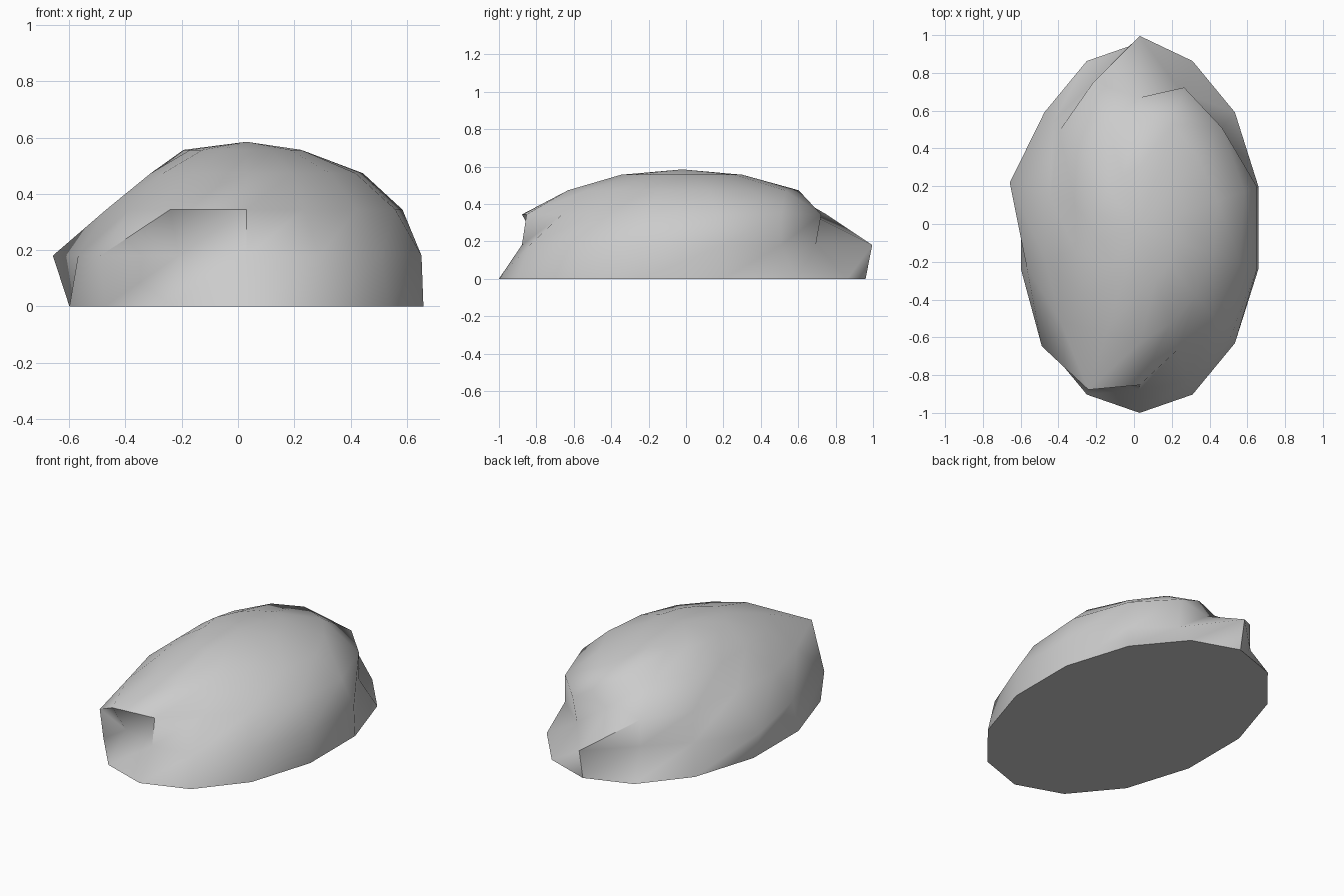
import bpy
import bmesh
from math import sin, cos, pi, radians
from mathutils import Vector

SEGMENTS = 14
LAYERS = 5
CENTRE = Vector((0.03, -0.02, 0.0))
RADII = Vector((0.645, 0.98, 0.585))

# Bulges and dents per layer, as percent of the plain dome radius,
# going clockwise from the back
BULGES = [
    [100] * SEGMENTS,
    [109, 85, 91, 104, 104, 100, 97, 92, 91, 108, 100, 115, 96, 92],
    [87, 104, 107, 109, 104, 96, 90, 105, 120, 102, 98, 93, 104, 108],
    [108, 106, 104, 112, 105, 100, 98, 106, 106, 100, 92, 92, 98, 106],
    [106, 102, 100, 100, 100, 100, 100, 108, 105, 100, 103, 115, 106, 103],
]


def remove_default_cube():
    cube = bpy.data.objects.get("Cube")
    if cube:
        bpy.data.objects.remove(cube, do_unlink=True)


def make_material(name, colour):
    material = bpy.data.materials.new(name)
    material.use_nodes = True
    material.diffuse_color = colour
    material.node_tree.nodes["Principled BSDF"].inputs["Base Color"].default_value = colour
    return material


def dome_point(layer, segment):
    """Point on the squashed dome, pushed sideways by its bulge."""
    height = layer * pi / 2 / LAYERS
    turn = segment * 2 * pi / SEGMENTS
    reach = cos(height) * BULGES[layer][segment] / 100
    return CENTRE + Vector((RADII.x * reach * sin(turn),
                            RADII.y * reach * cos(turn),
                            RADII.z * sin(height)))


def build_boulder(material):
    bm = bmesh.new()
    rings = [[bm.verts.new(dome_point(layer, s)) for s in range(SEGMENTS)]
             for layer in range(LAYERS)]
    peak = bm.verts.new(CENTRE + Vector((0, 0, RADII.z)))

    # Triangulated sides
    for low, high in zip(rings, rings[1:]):
        for s in range(SEGMENTS):
            t = (s + 1) % SEGMENTS
            bm.faces.new((low[s], high[s], low[t]))
            bm.faces.new((low[t], high[s], high[t]))

    # Crown fan and flat underside
    for s in range(SEGMENTS):
        bm.faces.new((rings[-1][s], peak, rings[-1][(s + 1) % SEGMENTS]))
    bm.faces.new(rings[0])
    bmesh.ops.recalc_face_normals(bm, faces=bm.faces)

    mesh = bpy.data.meshes.new("boulder")
    bm.to_mesh(mesh)
    bm.free()
    mesh.materials.append(material)
    boulder = bpy.data.objects.new("boulder", mesh)
    bpy.context.collection.objects.link(boulder)

    # Smooth dome with a crisp base edge
    bpy.ops.object.select_all(action="DESELECT")
    boulder.select_set(True)
    bpy.context.view_layer.objects.active = boulder
    bpy.ops.object.shade_smooth_by_angle(angle=radians(60))


remove_default_cube()
build_boulder(make_material("stone grey", (0.6, 0.6, 0.6, 1.0)))
